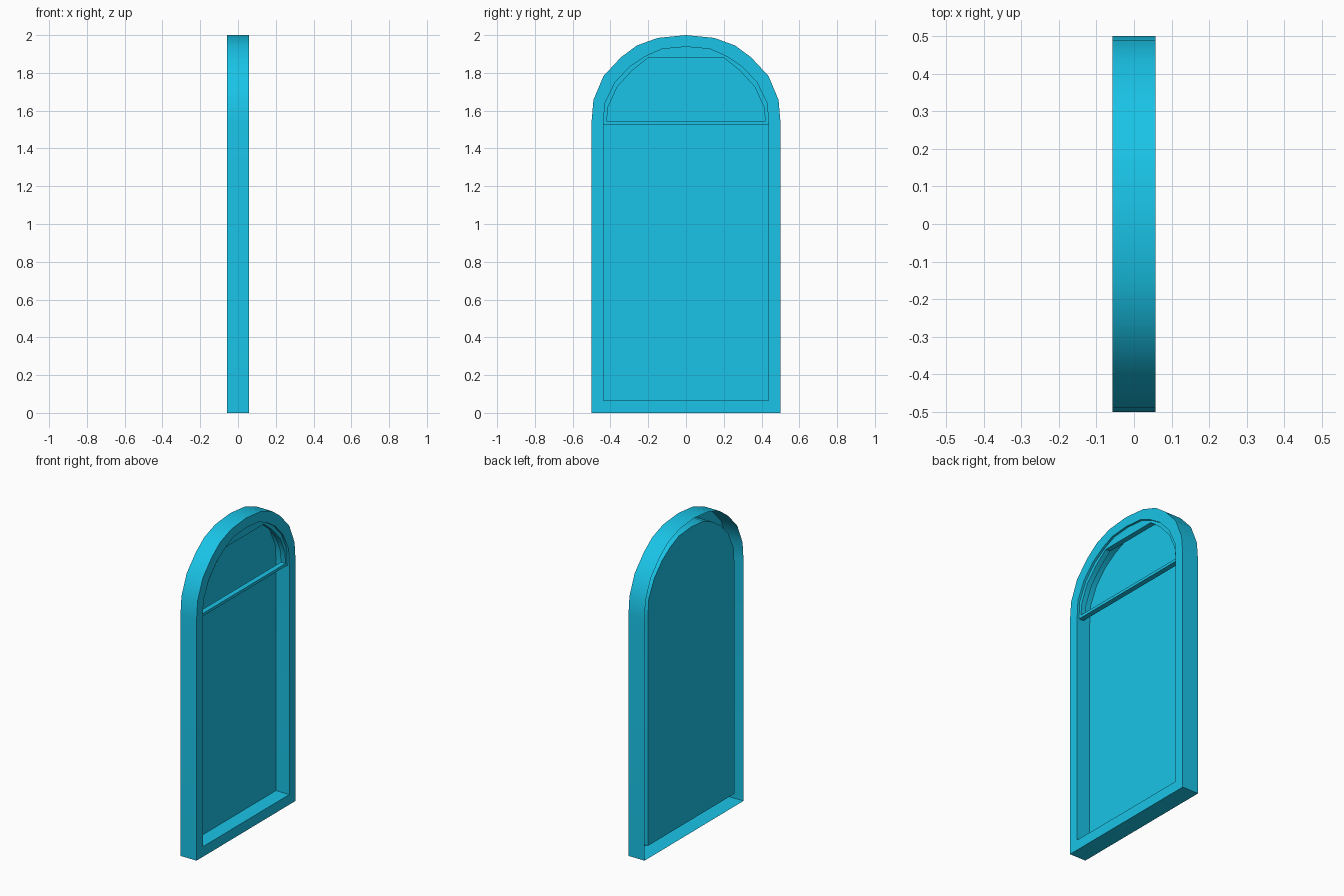
import bpy, bmesh, math

if "Cube" in bpy.data.objects:
    bpy.data.objects.remove(bpy.data.objects["Cube"])

FRONT, BACK, PANEL_X = 0.057, -0.057, -0.037
SASH_FRONT, SASH_BACK = 0.043, 0.010

mat = bpy.data.materials.new("cyan_paint")
mat.diffuse_color = (0.01, 0.55, 0.8, 1)
mat.use_nodes = True
mat.node_tree.nodes["Principled BSDF"].inputs["Base Color"].default_value = mat.diffuse_color


def mirror(half):
    """Half profile in (y, z), from the base to the crown, mirrored to a closed loop."""
    return half + [(-y, z) for y, z in reversed(half) if y > 0]


def build(name, loops, closed=False, cap=False):
    """Skin a row of (x, profile) loops; optionally join last to first or cap the last."""
    bm = bmesh.new()
    rings = [[bm.verts.new((x, y, z)) for y, z in prof] for x, prof in loops]
    pairs = list(zip(rings, rings[1:]))
    if closed:
        pairs.append((rings[-1], rings[0]))
    for a, b in pairs:
        n = len(a)
        for i in range(n):
            j = (i + 1) % n
            bm.faces.new((a[i], a[j], b[j], b[i]))
    if cap:
        bm.faces.new(rings[-1])
    if closed:
        bmesh.ops.recalc_face_normals(bm, faces=bm.faces)
    mesh = bpy.data.meshes.new(name)
    bm.to_mesh(mesh)
    bm.free()
    mesh.materials.append(mat)
    obj = bpy.data.objects.new(name, mesh)
    bpy.context.collection.objects.link(obj)
    bpy.ops.object.select_all(action='DESELECT')
    obj.select_set(True)
    bpy.context.view_layer.objects.active = obj
    bpy.ops.object.shade_smooth_by_angle(angle=math.radians(35))
    return obj


# Arch profiles
outer_arch = [(0.5, 1.54), (0.49, 1.657), (0.437, 1.783), (0.345, 1.882),
              (0.26, 1.945), (0.15, 1.985), (0, 2.0)]
inner_arch = [(0.437, 1.527), (0.43, 1.638), (0.375, 1.75), (0.295, 1.835),
              (0.21, 1.89), (0.125, 1.927), (0, 1.938)]
light_arch = [(0.42, 1.545), (0.412, 1.62), (0.365, 1.725), (0.285, 1.812),
              (0.2, 1.88), (0.1, 1.88), (0, 1.88)]
outer = mirror([(0.5, 0)] + outer_arch)
inner = mirror([(0.437, 0.065)] + inner_arch)

# Frame shell, open at the back: outer wall, front rim, inner wall
build("frame", [(BACK, outer), (FRONT, outer), (FRONT, inner), (PANEL_X, inner)])

# Flat panel filling the opening
build("panel", [(PANEL_X, inner)], cap=True)

# Fan light sash with its cross bar
sash, light = mirror(inner_arch), mirror(light_arch)
build("arched_sash", [(SASH_FRONT, sash), (SASH_FRONT, light),
                      (SASH_BACK, light), (SASH_BACK, sash)], closed=True)
